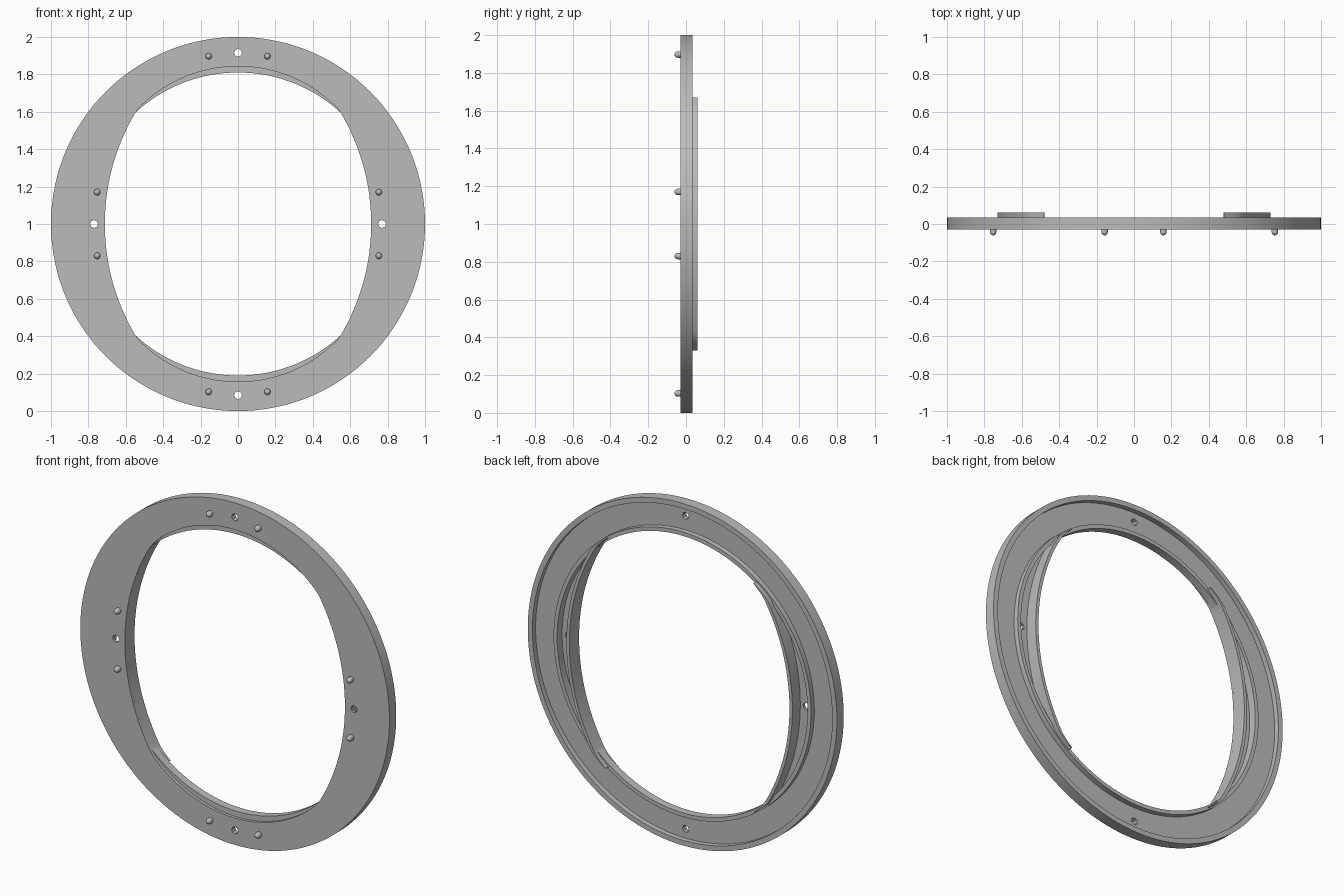
import bpy
import bmesh
from math import sin, cos, sqrt, pi, radians
from mathutils import Matrix

cube = bpy.data.objects.get("Cube")
if cube:
    bpy.data.objects.remove(cube, do_unlink=True)

SEG = 144
CENTRE_Z = 1.0
FRONT, SEAM, FLOOR, BACK, WALL_BACK = -0.029, -0.012, 0.004, 0.034, 0.061

grey = bpy.data.materials.new("plain grey")
grey.use_nodes = True
colour = (0.5, 0.5, 0.5, 1)
grey.diffuse_color = colour
grey.node_tree.nodes["Principled BSDF"].inputs["Base Color"].default_value = colour


def opening(a):
    """Radius of the rounded opening: wide side arcs meeting tighter end arcs."""
    s, c = abs(sin(a)), abs(cos(a))
    side = -0.455 * c + sqrt(1.167 ** 2 - (0.455 * s) ** 2)
    end = 0.101 * s + sqrt(0.742 ** 2 - (0.101 * c) ** 2)
    return min(side, end)


def finish(name, bm):
    bmesh.ops.recalc_face_normals(bm, faces=bm.faces)
    mesh = bpy.data.meshes.new(name)
    bm.to_mesh(mesh)
    bm.free()
    mesh.materials.append(grey)
    obj = bpy.data.objects.new(name, mesh)
    bpy.context.collection.objects.link(obj)
    return obj


def smooth(obj):
    bpy.ops.object.select_all(action='DESELECT')
    obj.select_set(True)
    bpy.context.view_layer.objects.active = obj
    bpy.ops.object.shade_smooth_by_angle(angle=radians(30))


def sweep(name, profile, angles, closed=True):
    """Sweep a closed (radius, y) profile, given per angle, about the y axis."""
    bm = bmesh.new()
    loops = [[bm.verts.new((r * cos(a), y, CENTRE_Z + r * sin(a)))
              for r, y in profile(a)] for a in angles]
    pairs = list(zip(loops, loops[1:]))
    if closed:
        pairs.append((loops[-1], loops[0]))
    else:
        bm.faces.new(loops[0])
        bm.faces.new(loops[-1])
    n = len(loops[0])
    for p, q in pairs:
        for i in range(n):
            j = (i + 1) % n
            bm.faces.new((p[i], p[j], q[j], q[i]))
    return finish(name, bm)


def rod(bm, x, z, radius, y0, y1, sides):
    spot = Matrix.Translation((x, (y0 + y1) / 2, CENTRE_Z + z)) @ Matrix.Rotation(pi / 2, 4, 'X')
    bmesh.ops.create_cone(bm, cap_ends=True, segments=sides, radius1=radius,
                          radius2=radius, depth=y1 - y0, matrix=spot)


turn = [2 * pi * i / SEG for i in range(SEG)]

# Front plate with the rounded opening
plate = sweep("front_plate", lambda a: [(opening(a), FRONT), (1, FRONT),
                                        (1, SEAM), (opening(a), SEAM)], turn)

# Circular channel behind it, with a raised rim on both edges
channel = sweep("back_channel", lambda a: [
    (0.81, SEAM), (1, SEAM), (1, BACK), (0.97, BACK),
    (0.97, FLOOR), (0.833, FLOOR), (0.833, BACK), (0.81, BACK)], turn)

# Thin curved walls along both sides of the opening
for label, middle in (("left", 0), ("right", pi)):
    arc = [middle + radians(-54.4 + 108.8 * i / 48) for i in range(49)]
    wall = sweep(label + "_wall", lambda a: [
        (opening(a), SEAM), (min(opening(a) + 0.019, 0.825), SEAM),
        (min(opening(a) + 0.019, 0.825), WALL_BACK), (opening(a), WALL_BACK)],
        arc, closed=False)
    smooth(wall)

# Four screw holes through plate and channel
bm = bmesh.new()
for x, z in ((0, 0.915), (0, -0.915), (0.77, 0), (-0.77, 0)):
    rod(bm, x, z, 0.021, -0.1, 0.1, 8)
cutter = finish("hole_cutter", bm)
cutter.hide_render = True
for obj in (plate, channel):
    bpy.context.view_layer.objects.active = obj
    cut = obj.modifiers.new("holes", 'BOOLEAN')
    cut.operation = 'DIFFERENCE'
    cut.solver = 'EXACT'
    cut.object = cutter
    bpy.ops.object.modifier_apply(modifier=cut.name)
    smooth(obj)
bpy.data.objects.remove(cutter, do_unlink=True)

# Round-ended locating pegs on the front, in mirrored pairs
bm = bmesh.new()
PEG = 0.017
for px, pz in ((0.157, 0.897), (0.753, 0.17)):
    for x in (px, -px):
        for z in (pz, -pz):
            rod(bm, x, z, PEG, -0.061 + PEG, SEAM - 0.005, 16)
            spot = Matrix.Translation((x, -0.061 + PEG, CENTRE_Z + z)) @ Matrix.Rotation(pi / 2, 4, 'X')
            bmesh.ops.create_uvsphere(bm, u_segments=16, v_segments=8, radius=PEG, matrix=spot)
smooth(finish("locating_pegs", bm))
